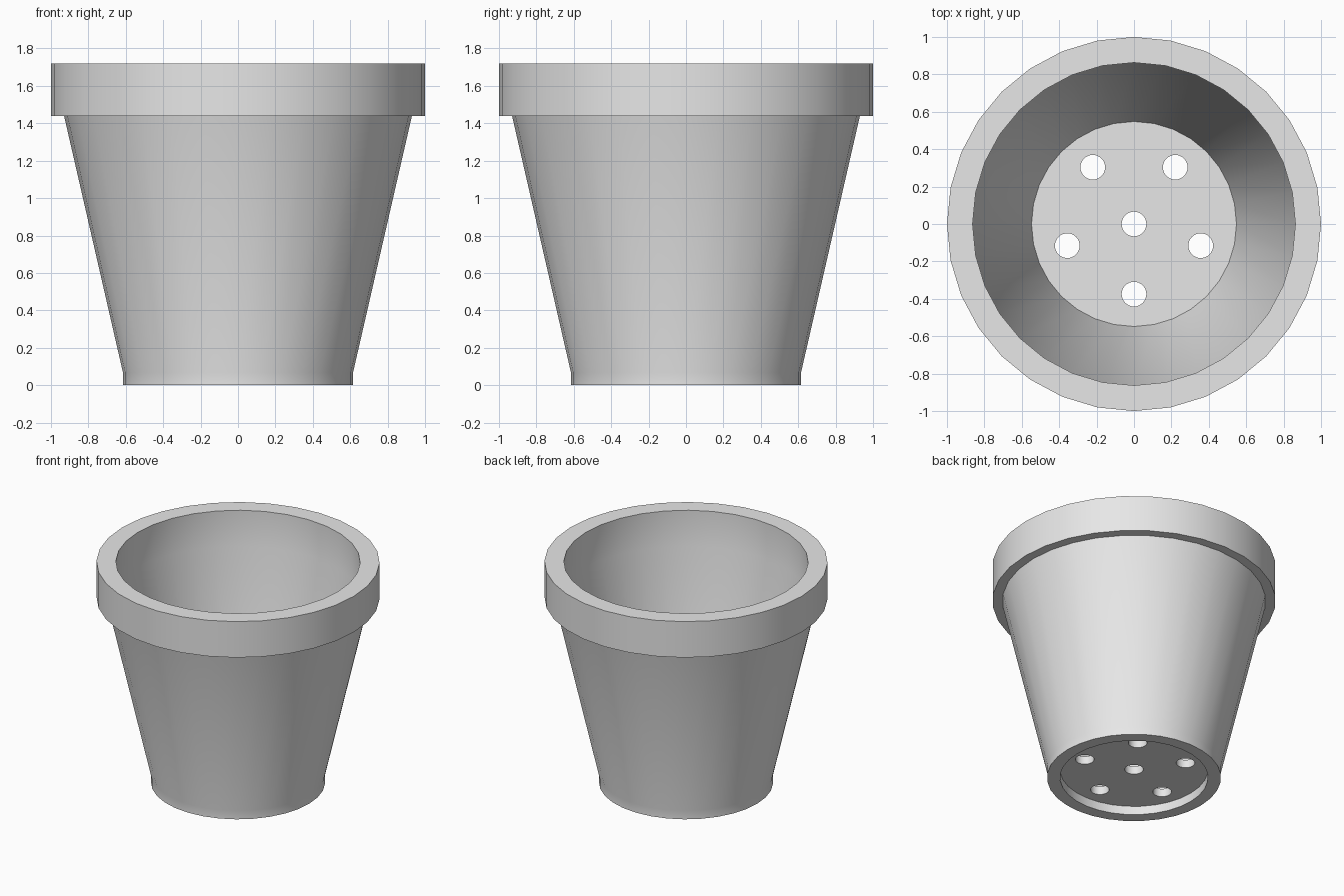
import bpy
import bmesh
from math import cos, sin, tau, radians

cube = bpy.data.objects.get("Cube")
if cube:
    bpy.data.objects.remove(cube, do_unlink=True)

SIDES = 32
WALL = 0.067
BASE_R, NECK_R, RIM_R = 0.615, 0.93, 1.0
NECK_Z, TOP_Z = 1.44, 1.72
RECESS_R, FLOOR_Z = 0.523, 0.13
HOLE_R, HOLE_RING = 0.066, 0.375

clay = bpy.data.materials.new("plain grey")
clay.use_nodes = True
clay.diffuse_color = (0.8, 0.8, 0.8, 1)
clay.node_tree.nodes["Principled BSDF"].inputs["Base Color"].default_value = clay.diffuse_color


def lathe(name, profile, centres=((0, 0),)):
    """Closed round solids from (radius, height) points, capped at both ends."""
    bm = bmesh.new()
    for cx, cy in centres:
        rings = [[bm.verts.new((cx + r * cos(tau * i / SIDES), cy + r * sin(tau * i / SIDES), z))
                  for i in range(SIDES)] for r, z in profile]
        for a, b in zip(rings, rings[1:]):
            for i in range(SIDES):
                j = (i + 1) % SIDES
                bm.faces.new((a[i], a[j], b[j], b[i]))
        bm.faces.new(rings[0][::-1])
        bm.faces.new(rings[-1])
    bmesh.ops.recalc_face_normals(bm, faces=bm.faces)
    mesh = bpy.data.meshes.new(name)
    bm.to_mesh(mesh)
    bm.free()
    mesh.materials.append(clay)
    obj = bpy.data.objects.new(name, mesh)
    bpy.context.collection.objects.link(obj)
    return obj


# Pot: recessed underside, foot, tapered wall, rim, inside wall, floor
pot = lathe("flower_pot", [
    (RECESS_R, WALL), (RECESS_R, 0), (BASE_R, 0), (BASE_R, WALL),
    (NECK_R, NECK_Z), (RIM_R, NECK_Z), (RIM_R, TOP_Z),
    (NECK_R - WALL, TOP_Z), (NECK_R - WALL, NECK_Z), (BASE_R - WALL, FLOOR_Z),
])

# Drainage holes: one in the middle and a ring of five, one toward the front
centres = [(0, 0)] + [(HOLE_RING * cos(tau * k / 5 - tau / 4), HOLE_RING * sin(tau * k / 5 - tau / 4))
                      for k in range(5)]
cutter = lathe("hole_cutter", [(HOLE_R, -0.1), (HOLE_R, 0.3)], centres)
cutter.hide_render = True

cut = pot.modifiers.new("drainage holes", 'BOOLEAN')
cut.operation = 'DIFFERENCE'
cut.solver = 'EXACT'
cut.object = cutter

bpy.ops.object.select_all(action='DESELECT')
pot.select_set(True)
bpy.context.view_layer.objects.active = pot
bpy.ops.object.modifier_apply(modifier=cut.name)
bpy.data.objects.remove(cutter, do_unlink=True)
bpy.ops.object.shade_smooth_by_angle(angle=radians(30))
